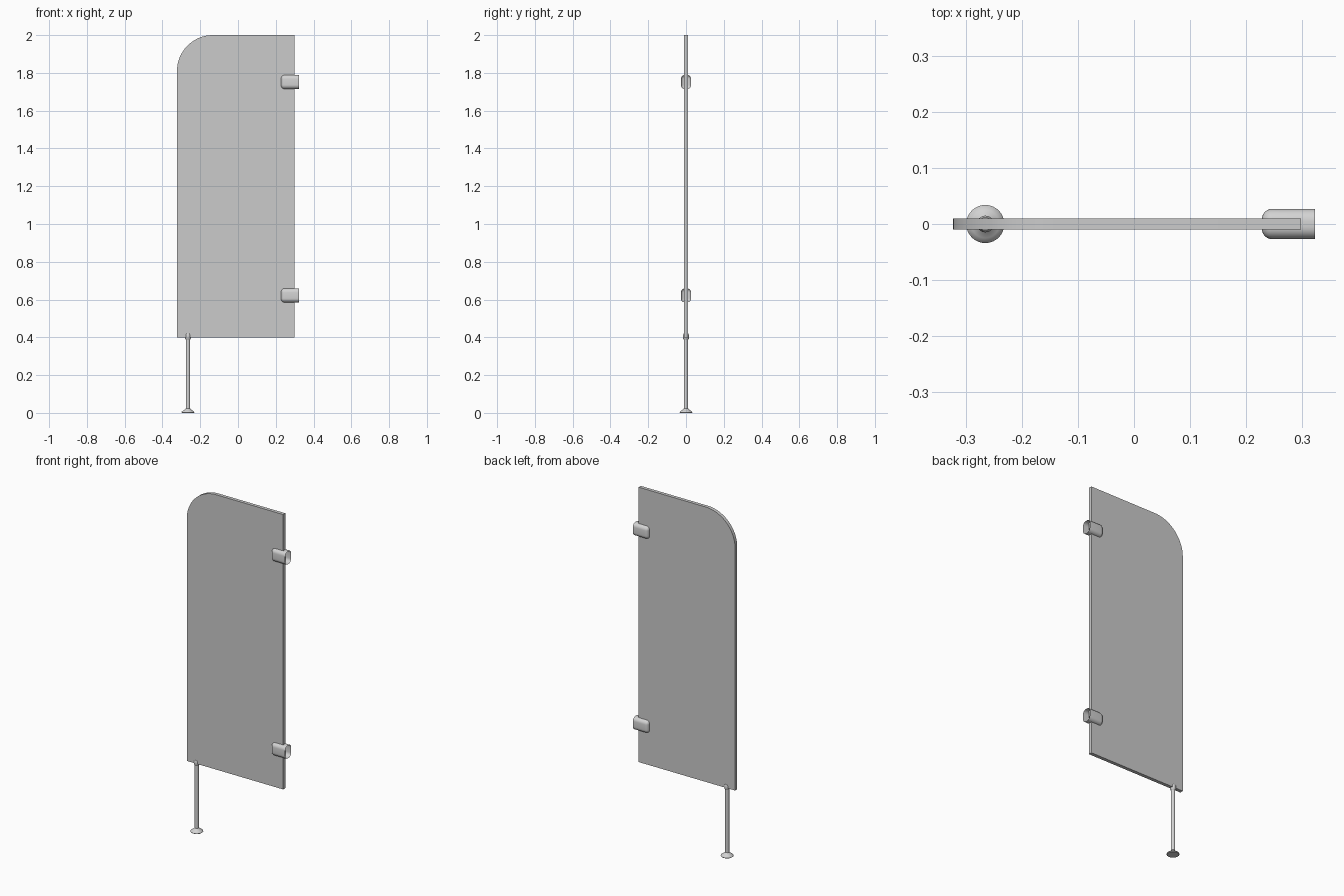
import bpy, bmesh, math

if "Cube" in bpy.data.objects:
    bpy.data.objects.remove(bpy.data.objects["Cube"])


def material(name, value, alpha=1.0):
    m = bpy.data.materials.new(name)
    m.diffuse_color = (value, value, value, alpha)
    m.use_nodes = True
    m.node_tree.nodes["Principled BSDF"].inputs["Base Color"].default_value = m.diffuse_color
    return m


glass = material("grey glass", 0.6, 0.5)
metal = material("pale grey metal", 0.65)


def finish(name, bm, mat, smooth=True):
    bmesh.ops.recalc_face_normals(bm, faces=bm.faces[:])
    me = bpy.data.meshes.new(name)
    bm.to_mesh(me)
    bm.free()
    me.materials.append(mat)
    ob = bpy.data.objects.new(name, me)
    bpy.context.collection.objects.link(ob)
    if smooth:
        bpy.ops.object.select_all(action='DESELECT')
        ob.select_set(True)
        bpy.context.view_layer.objects.active = ob
        bpy.ops.object.shade_smooth_by_angle(angle=math.radians(35))
    return ob


def loft(name, rings, mat, cap_start=True, cap_end=True):
    bm = bmesh.new()
    vr = [[bm.verts.new(p) for p in ring] for ring in rings]
    n = len(vr[0])
    for a, b in zip(vr, vr[1:]):
        for i in range(n):
            j = (i + 1) % n
            bm.faces.new((a[i], a[j], b[j], b[i]))
    if cap_start:
        bm.faces.new(vr[0])
    if cap_end:
        bm.faces.new(vr[-1])
    return finish(name, bm, mat)


# Glass panel with one large rounded top corner
L, R, B, T, rad, half = -0.323, 0.298, 0.4, 2.0, 0.19, 0.01
outline = [(L, B), (R, B), (R, T)]
for i in range(25):
    a = math.pi / 2 * (1 + i / 24)
    outline.append((L + rad + rad * math.cos(a), T - rad + rad * math.sin(a)))
loft("glass_panel", [[(x, y, z) for x, z in outline] for y in (-half, half)], glass)


# Hollow wall clips: rounded section, rounded nose, open at the wall end
def section(x, hy, hz, r, zc):
    pts = []
    for q, (sy, sz) in enumerate(((1, 1), (-1, 1), (-1, -1), (1, -1))):
        for i in range(7):
            a = math.pi / 2 * (q + i / 6)
            pts.append((x, sy * (hy - r) + r * math.cos(a),
                        zc + sz * (hz - r) + r * math.sin(a)))
    return pts


def wall_clip(name, zc):
    nose = 0.018
    rings = []
    for i in range(7):
        a = math.pi / 2 * i / 6
        d = nose * (1 - math.sin(a))
        rings.append(section(0.228 + nose * (1 - math.cos(a)),
                             0.027 - d, 0.0375 - d, 0.022 - d, zc))
    rings.append(section(0.323, 0.027, 0.0375, 0.022, zc))
    loft(name, rings, metal, cap_end=False)


wall_clip("upper_wall_clip", 1.752)
wall_clip("lower_wall_clip", 0.622)


# Support leg parts turned around a vertical axis
def lathe(name, profile, sides=32):
    rings = [[(-0.265 + r * math.cos(2 * math.pi * i / sides),
               r * math.sin(2 * math.pi * i / sides), z) for i in range(sides)]
             for r, z in profile]
    loft(name, rings, metal)


lathe("leg_rod", [(0.0115, 0.01), (0.0115, 0.395)])
lathe("leg_foot", [(0.031, 0.0), (0.034, 0.003), (0.033, 0.006),
                   (0.025, 0.012), (0.016, 0.018), (0.0115, 0.024)])
lathe("glass_clamp", [(0.0115, 0.388), (0.015, 0.393), (0.015, 0.413), (0.012, 0.42)], 16)
